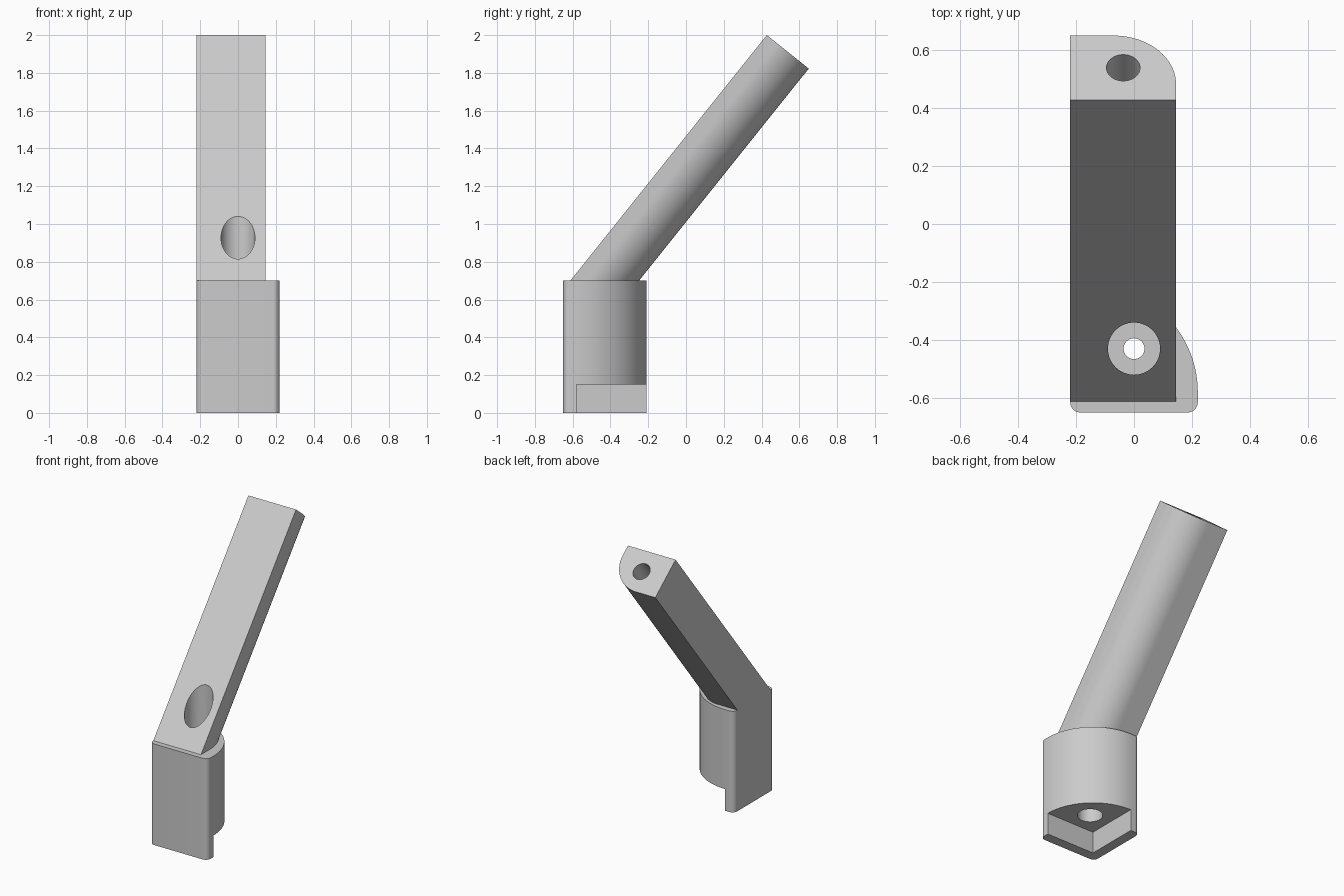
import bpy, bmesh, math
from mathutils import Vector

if "Cube" in bpy.data.objects:
    bpy.data.objects.remove(bpy.data.objects["Cube"], do_unlink=True)

grey = bpy.data.materials.new("plain grey")
grey.use_nodes = True
GREY = (0.6, 0.6, 0.6, 1)
grey.diffuse_color = GREY
grey.node_tree.nodes["Principled BSDF"].inputs["Base Color"].default_value = GREY


def arc(cx, cy, r, start, end, steps):
    """Points along an arc, angles in degrees."""
    angles = [math.radians(start + (end - start) * i / steps) for i in range(steps + 1)]
    return [(cx + r * math.cos(a), cy + r * math.sin(a)) for a in angles]


def loft(name, lower, upper):
    """Solid between two matching loops of points."""
    bm = bmesh.new()
    a = [bm.verts.new(p) for p in lower]
    b = [bm.verts.new(p) for p in upper]
    bm.faces.new(a)
    bm.faces.new(b)
    n = len(a)
    for i in range(n):
        j = (i + 1) % n
        bm.faces.new((a[i], a[j], b[j], b[i]))
    bmesh.ops.recalc_face_normals(bm, faces=bm.faces)
    mesh = bpy.data.meshes.new(name)
    bm.to_mesh(mesh)
    bm.free()
    mesh.materials.append(grey)
    obj = bpy.data.objects.new(name, mesh)
    bpy.context.collection.objects.link(obj)
    return obj


def prism(name, outline, z0, z1):
    return loft(name, [(x, y, z0) for x, y in outline], [(x, y, z1) for x, y in outline])


def activate(obj):
    bpy.ops.object.select_all(action='DESELECT')
    obj.select_set(True)
    bpy.context.view_layer.objects.active = obj


def cut(obj, cutter):
    cutter.hide_render = True
    mod = obj.modifiers.new("cut", 'BOOLEAN')
    mod.operation = 'DIFFERENCE'
    mod.solver = 'EXACT'
    mod.object = cutter
    activate(obj)
    bpy.ops.object.modifier_apply(modifier=mod.name)
    bpy.data.objects.remove(cutter, do_unlink=True)


def bore(r, z0, z1):
    return prism("bore_cutter", arc(0, -0.43, r, 0, 354.375, 63), z0, z1)


# Base: square front corner with a broad round back
X0, Y0, SIZE, WALL, F = -0.22, -0.65, 0.44, 0.07, 0.035
X1, Y1 = X0 + SIZE, Y0 + SIZE
outline = (arc(X0 + F, Y0 + F, F, 180, 270, 8)
           + arc(X1 - F, Y0 + F, F, 270, 360, 8)
           + arc(X0 + WALL, Y0 + WALL, SIZE - WALL, 0, 90, 48)
           + arc(X0 + F, Y1 - F, F, 90, 180, 8))
base = prism("base", outline, 0, 0.7)

# Corner pocket under the base, leaving two low walls
px, py = X0 + WALL, Y0 + WALL
cut(base, prism("pocket_cutter", [(px, py), (1, py), (1, 1), (px, 1)], -0.1, 0.15))

# Stepped screw hole through the base
cut(base, bore(0.09, 0.45, 0.8))
cut(base, bore(0.08, 0.1, 0.3))
cut(base, bore(0.036, 0.2, 0.6))

# Slanted arm: section across (x) and through its depth (t)
along = Vector((0, 0.625, 0.781))
inward = Vector((0, 0.781, -0.625))
tip = Vector((0, 0.428, 2.0))
DEPTH, R, AX = 0.284, 0.215, 0.145
section = [(X0, 0), (AX, 0)] + arc(AX - R, DEPTH - R, R, 0, 90, 40) + [(X0, DEPTH)]
upper = [tip + inward * t + Vector((x, 0, 0)) for x, t in section]
lower = [p - along * ((p.z - 0.7) / along.z) for p in upper]
arm = loft("arm", lower, upper)

# Screw access hole in the arm, and the socket in its end
cut(arm, bore(0.09, 0.6, 1.6))
ring = [tip + inward * t + Vector((x, 0, 0))
        for x, t in arc(-0.037, 0.142, 0.058, 0, 352.5, 47)]
cut(arm, loft("socket_cutter", [p - along * 0.4 for p in ring], [p + along * 0.1 for p in ring]))

for part in (base, arm):
    activate(part)
    bpy.ops.object.shade_smooth_by_angle(angle=math.radians(30))
